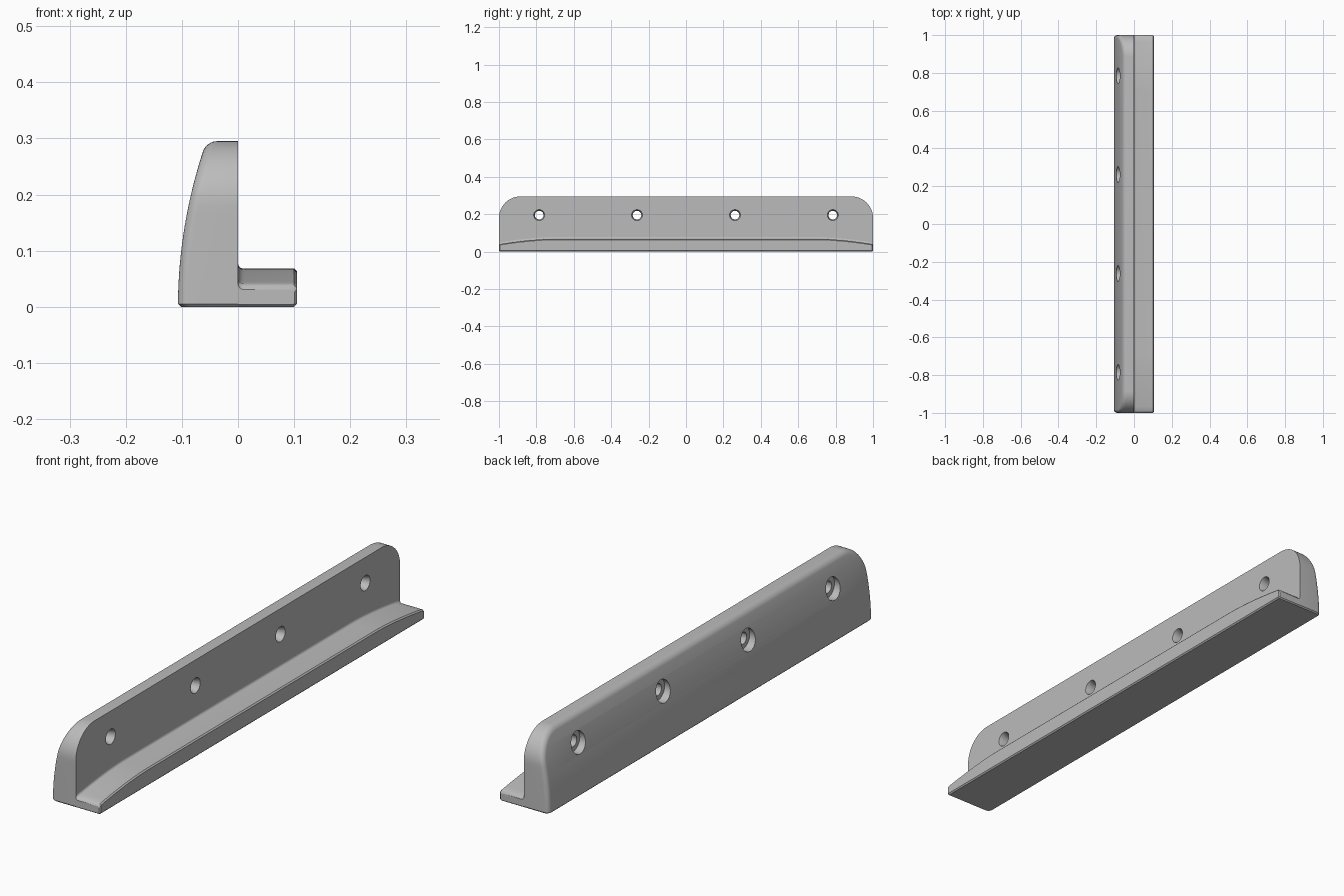
import bpy, bmesh
from math import sin, cos, pi, sqrt

if "Cube" in bpy.data.objects:
    bpy.data.objects.remove(bpy.data.objects["Cube"], do_unlink=True)

HEIGHT, CORNER, ROUND, CHAMFER = 0.295, 0.115, 0.018, 0.005
LEDGE_X, LEDGE_TOP, FILLET = 0.105, 0.068, 0.010

grey = bpy.data.materials.new("plain grey")
grey.use_nodes = True
grey.diffuse_color = (0.5, 0.5, 0.5, 1)
grey.node_tree.nodes["Principled BSDF"].inputs["Base Color"].default_value = (0.5, 0.5, 0.5, 1)


def make_object(name, bm):
    bmesh.ops.recalc_face_normals(bm, faces=bm.faces)
    mesh = bpy.data.meshes.new(name)
    bm.to_mesh(mesh)
    bm.free()
    mesh.materials.append(grey)
    obj = bpy.data.objects.new(name, mesh)
    bpy.context.collection.objects.link(obj)
    return obj


def loft(bm, rings, closed=True):
    """Skin consecutive rings of points with quads."""
    rows = [[bm.verts.new(p) for p in ring] for ring in rings]
    for a, b in zip(rows, rows[1:]):
        n = len(a)
        for i in range(n if closed else n - 1):
            j = (i + 1) % n
            bm.faces.new((a[i], a[j], b[j], b[i]))
    return rows


def select_only(obj):
    bpy.ops.object.select_all(action='DESELECT')
    obj.select_set(True)
    bpy.context.view_layer.objects.active = obj


# Wall outline, one half: (y, z, normal y, normal z) from the foot to the top
half = [(1 - CHAMFER, 0, 1, 0)]
side_top = HEIGHT - CORNER
for i in range(11):
    half.append((1, CHAMFER + (side_top - CHAMFER) * i / 10, 1, 0))
for i in range(1, 17):
    a = pi / 2 * i / 16
    half.append((1 - CORNER + CORNER * cos(a), side_top + CORNER * sin(a), cos(a), sin(a)))


def wall_ring(inset=None):
    """Outline on the flat inner face, or inset on the bowed outer face."""
    points = []
    for y, z, ny, nz in half:
        if inset is None:
            points.append((0, y, z))
            continue
        y, z = y - inset * ny, z - inset * nz
        x = -0.107 + 0.58 * z * z + ROUND - sqrt(ROUND ** 2 - (ROUND - inset) ** 2)
        points.append((x + (CHAMFER if z == 0 else 0), y, z))
    return points + [(x, -y, z) for x, y, z in reversed(points)]


# Wall with a bowed outer face and rounded rim
bm = bmesh.new()
insets = [ROUND * (1 - cos(pi / 2 * i / 6)) for i in range(7)]
rows = loft(bm, [wall_ring()] + [wall_ring(d) for d in insets])
for row in (rows[0], rows[-1]):
    for i in range(len(half) - 1):
        bm.faces.new((row[i], row[i + 1], row[-2 - i], row[-1 - i]))
wall = make_object("back_wall", bm)

# Counterbored screw holes, flared towards the inner face
bm = bmesh.new()
bore = [(-0.2, 0.042), (-0.062, 0.042), (-0.062, 0.023), (-0.02, 0.023), (0.002, 0.03)]
for y in (-0.785, -0.262, 0.262, 0.785):
    rows = loft(bm, [[(x, y + r * cos(2 * pi * i / 32), 0.195 + r * sin(2 * pi * i / 32))
                      for i in range(32)] for x, r in bore])
    bm.faces.new(rows[0])
    bm.faces.new(rows[-1])
cutter = make_object("hole_cutter", bm)
cutter.hide_render = True
cut = wall.modifiers.new("screw_holes", 'BOOLEAN')
cut.operation, cut.solver, cut.object = 'DIFFERENCE', 'EXACT', cutter
select_only(wall)
bpy.ops.object.modifier_apply(modifier=cut.name)
bpy.data.objects.remove(cutter, do_unlink=True)


def ledge_section(y, top, trim):
    """Ledge cross-section with a fillet at the wall and chamfered lip."""
    arc = [(FILLET * (1 - cos(pi / 2 * i / 6)), y, top + FILLET * (1 - sin(pi / 2 * i / 6)))
           for i in range(7)]
    lip = LEDGE_X - trim
    return arc + [(lip - CHAMFER, y, top), (lip, y, top - CHAMFER),
                  (lip, y, CHAMFER), (lip - CHAMFER, y, trim), (0, y, trim)]


# Ledge: level in the middle, sloping down to rounded ends
slope = [(0.7 + 0.29 * i / 12, LEDGE_TOP - 0.027 * (i / 12) ** 1.7) for i in range(13)]
stations = [(y, top, 0) for y, top in slope]
stations += [(1 - CHAMFER, 0.038, 0), (1, 0.031, CHAMFER * 0.8)]
sections = [ledge_section(-y, top, trim) for y, top, trim in reversed(stations)]
sections += [ledge_section(*s) for s in stations]
bm = bmesh.new()
rows = loft(bm, sections, closed=False)
bm.faces.new(rows[0])
bm.faces.new(rows[-1])
ledge = make_object("ledge", bm)

for obj in (wall, ledge):
    select_only(obj)
    bpy.ops.object.shade_smooth_by_angle(angle=0.5)
